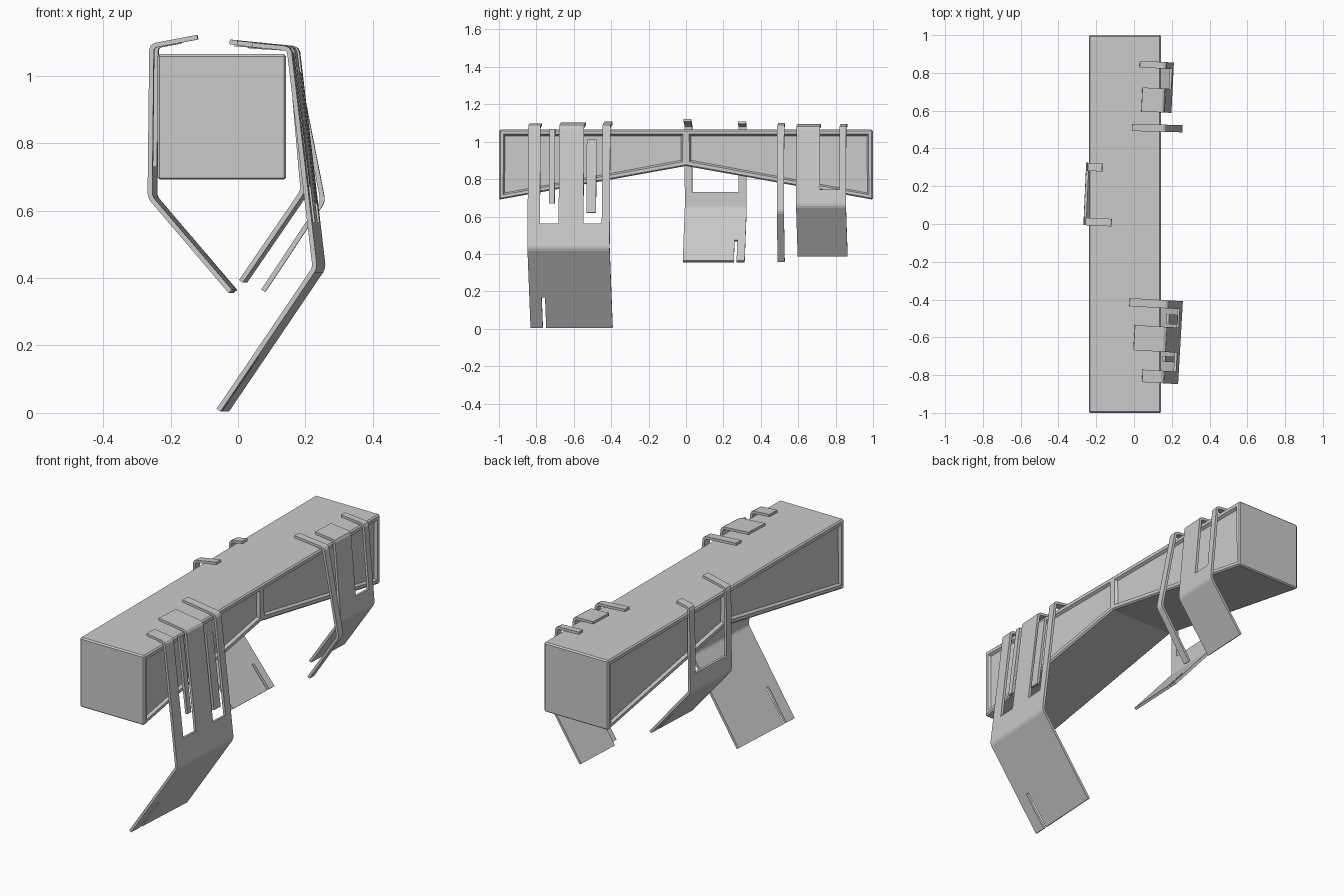
import bpy, bmesh, math

if "Cube" in bpy.data.objects:
    bpy.data.objects.remove(bpy.data.objects["Cube"])


def finish(bm, name):
    bmesh.ops.recalc_face_normals(bm, faces=bm.faces)
    me = bpy.data.meshes.new(name)
    bm.to_mesh(me)
    bm.free()
    ob = bpy.data.objects.new(name, me)
    bpy.context.collection.objects.link(ob)
    return ob


def beam():
    # arched underside: deep ends, shallow middle
    bm = bmesh.new()
    stations = [(-1, 0.69), (0, 0.87), (1, 0.69)]
    rows = []
    for y, zb in stations:
        rows.append([bm.verts.new(p) for p in
                     ((-0.239, y, zb), (0.143, y, zb), (0.143, y, 1.064), (-0.239, y, 1.064))])
    for a, b in zip(rows, rows[1:]):
        for i in range(4):
            j = (i + 1) % 4
            bm.faces.new((a[i], a[j], b[j], b[i]))
    bm.faces.new(rows[0])
    bm.faces.new(rows[-1])
    bmesh.ops.recalc_face_normals(bm, faces=bm.faces)
    sharp = [e for e in bm.edges if e.calc_face_angle(0) > 0.6]
    bmesh.ops.bevel(bm, geom=sharp, offset=0.007, segments=1, affect='EDGES')
    # framed recessed panels, two per side
    bm.normal_update()
    sides = [f for f in bm.faces if abs(f.normal.x) > 0.99 and f.calc_area() > 0.05]
    bmesh.ops.inset_individual(bm, faces=sides, thickness=0.024)
    bmesh.ops.inset_individual(bm, faces=sides, thickness=0.012, depth=-0.014)
    return finish(bm, "beam")


def cloth(name, cols, corner, fork, bend, slit, end, yaw, rise=0.1, top=None):
    """cols: (y0, y1, hook tip x or None for a gap, has slit)."""
    def at(p, q, z):
        t = (z - p[1]) / (q[1] - p[1])
        return (p[0] + (q[0] - p[0]) * t, z)

    yc = (cols[0][0] + cols[-1][1]) / 2
    bm = bmesh.new()
    path = [corner, at(corner, bend, fork), bend, at(bend, end, slit), end]
    for y0, y1, tip, cut in cols:
        pts = path[1:] if tip is None else path
        if cut:
            pts = pts[:-1]
        if tip is not None:
            pts = [(tip, corner[1] + abs(tip - corner[0]) * rise)] + pts
        for (xa, za), (xb, zb) in zip(pts, pts[1:]):
            bm.faces.new([bm.verts.new((x, y - yc, z)) for x, y, z in
                          ((xa, y0, za), (xa, y1, za), (xb, y1, zb), (xb, y0, zb))])
    bmesh.ops.remove_doubles(bm, verts=bm.verts, dist=1e-4)
    ob = finish(bm, name)
    ob.location.y = yc
    ob.rotation_euler.z = math.radians(yaw)
    b = ob.modifiers.new("soft_bend", 'BEVEL')
    b.width, b.segments, b.limit_method, b.angle_limit = 0.012, 2, 'ANGLE', 0.35
    s = ob.modifiers.new("thickness", 'SOLIDIFY')
    s.thickness, s.offset = 0.014, 0
    return ob


def loose_strip(name, parent, y0, y1, p, q):
    # torn strip hanging in the gap, in the plane of the cloth
    yc = parent.location.y
    bm = bmesh.new()
    bm.faces.new([bm.verts.new(v) for v in ((p[0], y0 - yc, p[1]), (p[0], y1 - yc, p[1]),
                                            (q[0], y1 - yc, q[1]), (q[0], y0 - yc, q[1]))])
    ob = finish(bm, name)
    ob.location, ob.rotation_euler = parent.location, parent.rotation_euler
    s = ob.modifiers.new("thickness", 'SOLIDIFY')
    s.thickness, s.offset = 0.014, 0


beam()

# large sheet, right side near the front
large = cloth("large_sheet",
              [(-0.834, -0.768, 0.055, False), (-0.768, -0.75, None, True),
               (-0.75, -0.668, None, False), (-0.668, -0.535, 0.0, False),
               (-0.535, -0.437, None, False), (-0.437, -0.394, -0.035, False)],
              (0.164, 1.08), 0.563, (0.241, 0.43), 0.17, (-0.045, 0.008), -3.3)
loose_strip("loose_strip_front", large, -0.72, -0.69, (0.164, 1.068), (0.213, 0.67))
loose_strip("loose_strip_back", large, -0.52, -0.468, (0.172, 1.01), (0.219, 0.62))

# smaller sheet, right side near the back
cloth("small_sheet",
      [(0.598, 0.725, 0.045, False), (0.725, 0.83, None, False), (0.83, 0.865, 0.025, False)],
      (0.162, 1.08), 0.745, (0.199, 0.658), 0.5, (0.015, 0.39), -2.8, 0.06)

# single strap beside it
cloth("strap", [(0.492, 0.53, -0.01, False)],
      (0.163, 1.08), 0.745, (0.252, 0.628), 0.5, (0.075, 0.362), -1.5, 0.08)

# left side sheet
cloth("left_sheet",
      [(-0.018, 0.022, -0.113, False), (0.022, 0.255, None, False),
       (0.255, 0.27, None, True), (0.27, 0.313, -0.175, False)],
      (-0.249, 1.088), 0.73, (-0.254, 0.64), 0.47, (-0.015, 0.36), -2.6, 0.19)
